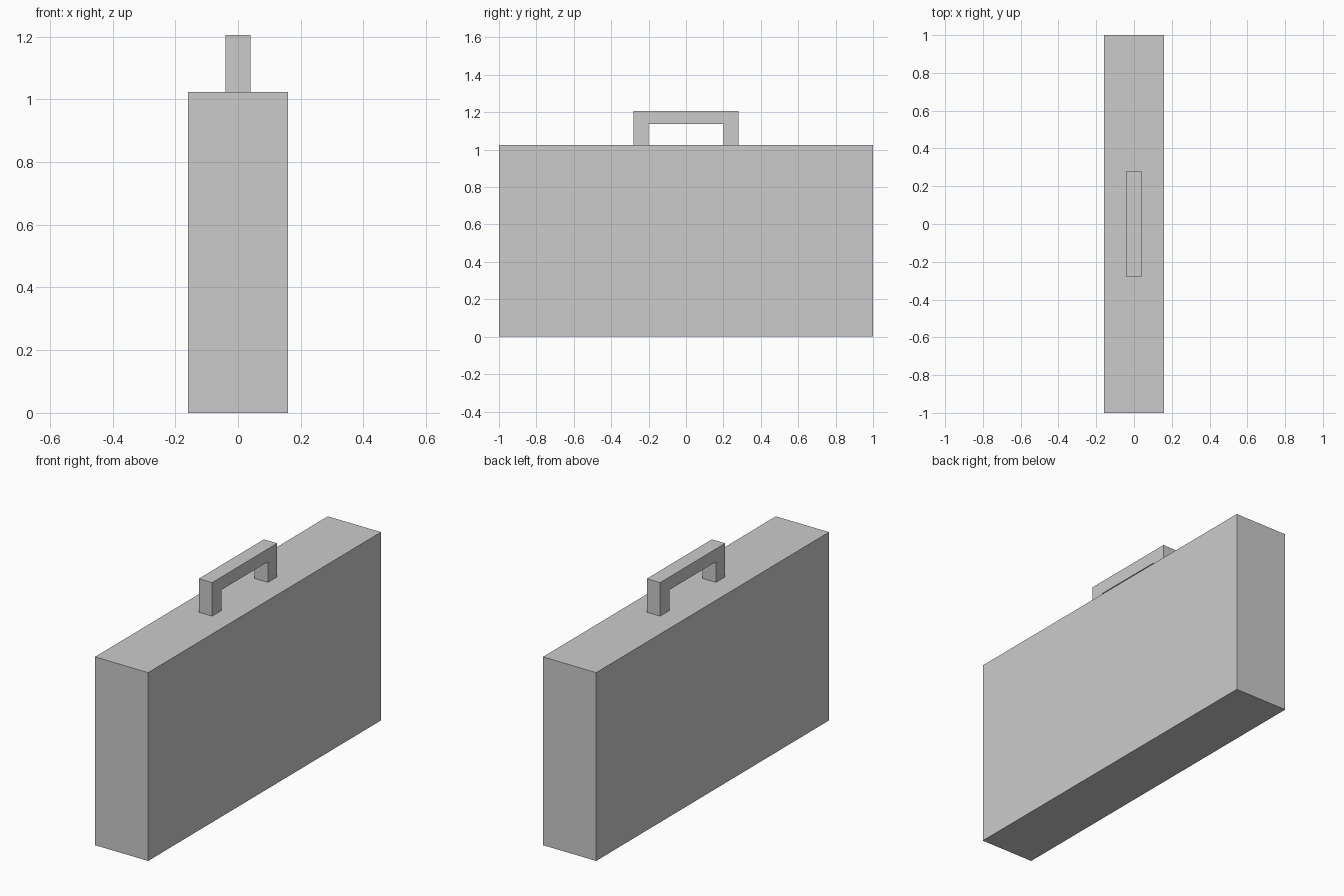
import bpy
import bmesh

if "Cube" in bpy.data.objects:
    bpy.data.objects.remove(bpy.data.objects["Cube"])

BODY_TOP = 1.024


def extrude_profile(name, points, half_width):
    """Closed (y, z) outline extruded symmetrically along x."""
    bm = bmesh.new()
    face = bm.faces.new([bm.verts.new((-half_width, y, z)) for y, z in points])
    extruded = bmesh.ops.extrude_face_region(bm, geom=[face])["geom"]
    verts = [g for g in extruded if isinstance(g, bmesh.types.BMVert)]
    bmesh.ops.translate(bm, verts=verts, vec=(2 * half_width, 0, 0))
    bmesh.ops.recalc_face_normals(bm, faces=bm.faces)
    mesh = bpy.data.meshes.new(name)
    bm.to_mesh(mesh)
    bm.free()
    obj = bpy.data.objects.new(name, mesh)
    bpy.context.collection.objects.link(obj)
    return obj


# Case body: plain upright box
extrude_profile("case_body", [(-1, 0), (1, 0), (1, BODY_TOP), (-1, BODY_TOP)], 0.16)

# Handle: squared arch standing on the top of the case
half_arch = [(0.2, 1.136), (0.2, BODY_TOP), (0.28, BODY_TOP), (0.28, 1.206)]
arch = half_arch + [(-y, z) for y, z in reversed(half_arch)]
extrude_profile("handle", arch, 0.04)
